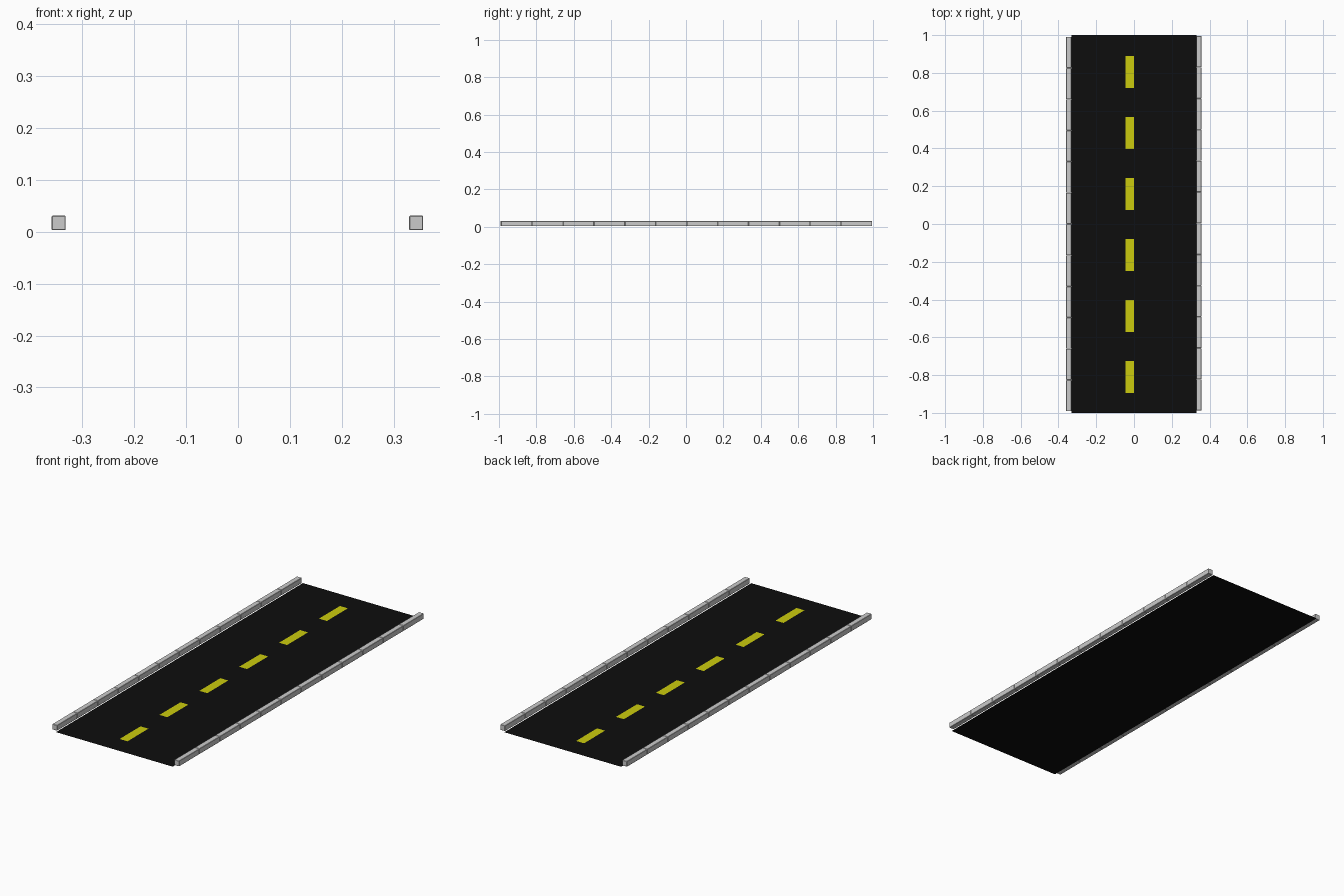
import bpy, bmesh

if "Cube" in bpy.data.objects:
    bpy.data.objects.remove(bpy.data.objects["Cube"])


def material(name, rgb):
    m = bpy.data.materials.new(name)
    m.diffuse_color = (*rgb, 1)
    m.use_nodes = True
    m.node_tree.nodes["Principled BSDF"].inputs["Base Color"].default_value = m.diffuse_color
    return m


def link(name, bm, mat=None):
    me = bpy.data.meshes.new(name)
    bm.to_mesh(me)
    bm.free()
    ob = bpy.data.objects.new(name, me)
    bpy.context.collection.objects.link(ob)
    if mat:
        me.materials.append(mat)
    return ob


def flat(name, x0, x1, y0, y1, z, mat):
    bm = bmesh.new()
    bm.faces.new([bm.verts.new(p) for p in
                  ((x0, y0, z), (x1, y0, z), (x1, y1, z), (x0, y1, z))])
    return link(name, bm, mat)


def block(name, center, size):
    bm = bmesh.new()
    bmesh.ops.create_cube(bm, size=1)
    for v in bm.verts:
        v.co = [c + s * k for c, s, k in zip(center, size, v.co)]
    # slightly softened stone edges
    bmesh.ops.bevel(bm, geom=bm.edges[:], offset=0.0015, segments=1,
                    affect='EDGES')
    return link(name, bm)


asphalt = material("asphalt", (0.004, 0.004, 0.004))
yellow = material("lane_yellow", (0.6, 0.6, 0.004))

# Road surface
flat("road_surface", -0.332, 0.33, -1, 1, 0, asphalt)

# Dashed lane markings
for i in range(6):
    y = -0.81 + i * 0.323
    flat(f"lane_dash_{i + 1}", -0.045, 0, y - 0.085, y + 0.085, 0.0015, yellow)

# Kerb stones along both sides
STONES, PITCH = 12, 0.1652
for side, x, shift in (("left", -0.3455, 0.0), ("right", 0.3435, 0.004)):
    for i in range(STONES):
        y = (i - (STONES - 1) / 2) * PITCH + shift
        block(f"kerb_{side}_{i + 1}", (x, y, 0.017), (0.027, PITCH - 0.001, 0.028))
